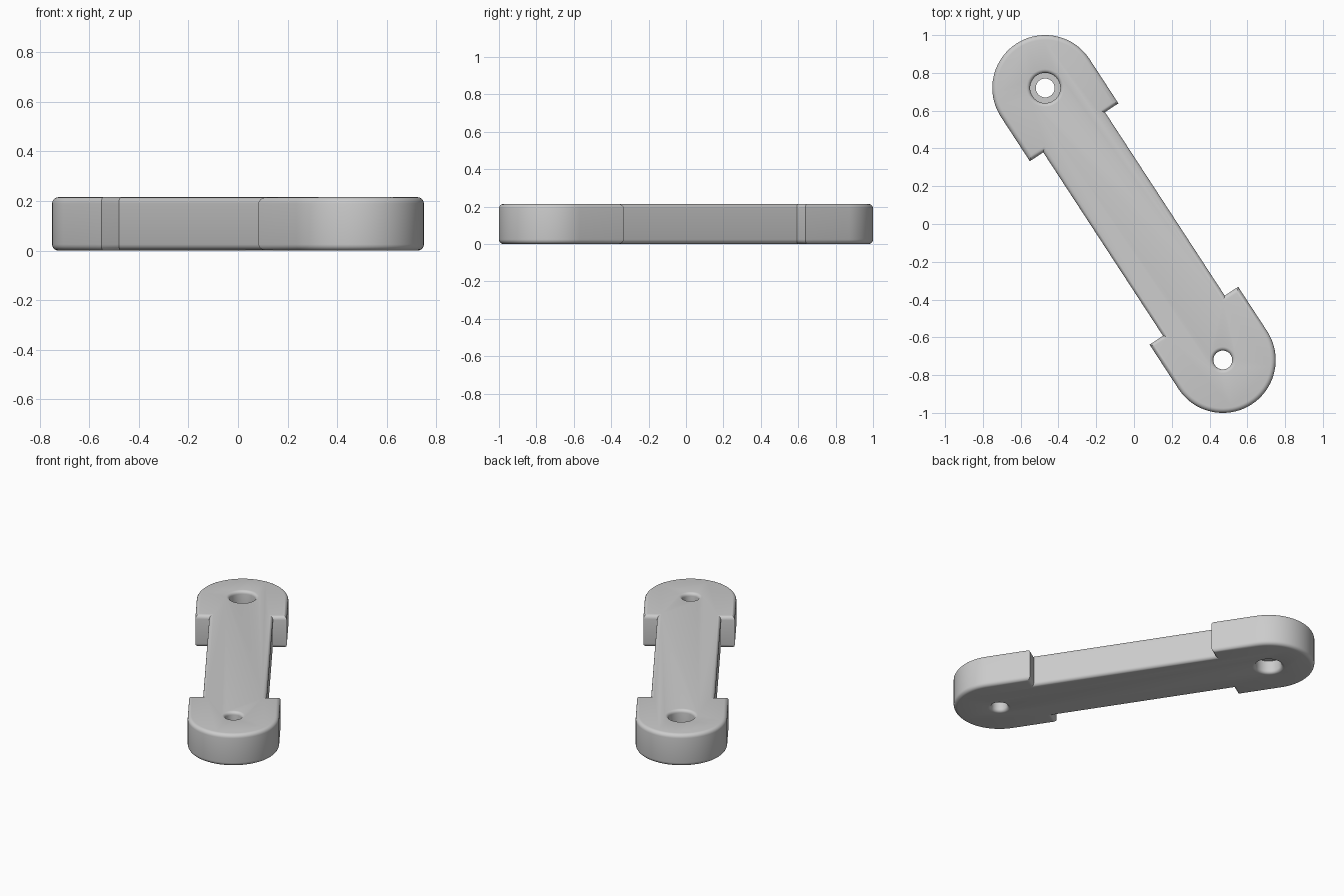
import bpy, bmesh, math
from mathutils import Vector

if "Cube" in bpy.data.objects:
    bpy.data.objects.remove(bpy.data.objects["Cube"])

HEIGHT, FILLET = 0.215, 0.025
END_R, NECK, SHOULDER = 0.28, 0.195, 0.28
HALF = 0.86                                   # half the distance between holes
AXIS = Vector((0.47, -0.72, 0)).normalized()  # toward the front left end
SIDE = Vector((-AXIS.y, AXIS.x, 0))

grey = bpy.data.materials.new("light_grey")
grey.use_nodes = True
colour = (0.6, 0.6, 0.6, 1)
grey.diffuse_color = colour
grey.node_tree.nodes["Principled BSDF"].inputs["Base Color"].default_value = colour


def make_object(name, bm):
    bmesh.ops.recalc_face_normals(bm, faces=bm.faces)
    mesh = bpy.data.meshes.new(name)
    bm.to_mesh(mesh)
    bm.free()
    mesh.materials.append(grey)
    obj = bpy.data.objects.new(name, mesh)
    bpy.context.collection.objects.link(obj)
    return obj


def half_outline():
    """Neck corner, shoulder corner, round end, shoulder, neck."""
    step = HALF - SHOULDER
    pts = [(step, -NECK), (step, -END_R)]
    for i in range(41):
        a = math.pi * (i / 40 - 0.5)
        pts.append((HALF + END_R * math.cos(a), END_R * math.sin(a)))
    return pts + [(step, END_R), (step, NECK)]


# Link body: stepped outline, raised and rounded along its top and bottom rims
bm = bmesh.new()
half = half_outline()
outline = half + [(-u, -v) for u, v in half]
base = bm.faces.new([bm.verts.new(AXIS * u + SIDE * v) for u, v in outline])
top = bmesh.ops.extrude_face_region(bm, geom=[base])["geom"]
bmesh.ops.translate(bm, vec=(0, 0, HEIGHT),
                    verts=[g for g in top if isinstance(g, bmesh.types.BMVert)])
rims = [e for e in bm.edges if abs(e.verts[0].co.z - e.verts[1].co.z) < 0.001]
bmesh.ops.bevel(bm, geom=rims, offset=FILLET, segments=5, profile=0.5, affect='EDGES')
link = make_object("link_arm", bm)


def hole_cutter(name, centre, mouth, waist, web):
    """Turned cutter with flared mouths and an optional narrow web."""
    r = 0.02
    upper = [(mouth, HEIGHT / 2 + web), (mouth, HEIGHT - r)]
    if web:
        upper.insert(0, (waist, HEIGHT / 2 + web))
    for i in range(1, 6):
        a = math.pi / 2 * i / 5
        upper.append((mouth + r * (1 - math.cos(a)), HEIGHT - r + r * math.sin(a)))
    upper += [(mouth + r, HEIGHT + 0.05), (0, HEIGHT + 0.05)]
    if not web:
        upper.pop(0)
    profile = [(x, HEIGHT - z) for x, z in reversed(upper)] + upper
    bm = bmesh.new()
    verts = [bm.verts.new((x, 0, z)) for x, z in profile]
    edges = [bm.edges.new(pair) for pair in zip(verts, verts[1:])]
    bmesh.ops.spin(bm, geom=verts + edges, cent=(0, 0, 0), axis=(0, 0, 1),
                   angle=math.tau, steps=40, use_duplicate=False)
    bmesh.ops.remove_doubles(bm, verts=bm.verts, dist=0.0001)
    bmesh.ops.translate(bm, vec=centre, verts=bm.verts)
    cutter = make_object(name, bm)
    cutter.hide_render = True
    return cutter


# Pin holes: a stepped one at the back right, a plain one at the front left
cutters = [hole_cutter("stepped_hole_cutter", -AXIS * HALF, 0.08, 0.05, 0.022),
           hole_cutter("plain_hole_cutter", AXIS * HALF, 0.05, 0.05, 0)]
for cutter in cutters:
    cut = link.modifiers.new(cutter.name, 'BOOLEAN')
    cut.operation, cut.solver, cut.object = 'DIFFERENCE', 'EXACT', cutter

# Bake the cuts and clear the cutters
graph = bpy.context.evaluated_depsgraph_get()
result = bpy.data.meshes.new_from_object(link.evaluated_get(graph))
link.modifiers.clear()
link.data = result
for cutter in cutters:
    bpy.data.objects.remove(cutter)

# Smooth shading with crisp corners
bpy.ops.object.select_all(action='DESELECT')
link.select_set(True)
bpy.context.view_layer.objects.active = link
bpy.ops.object.shade_smooth_by_angle(angle=math.radians(30))
